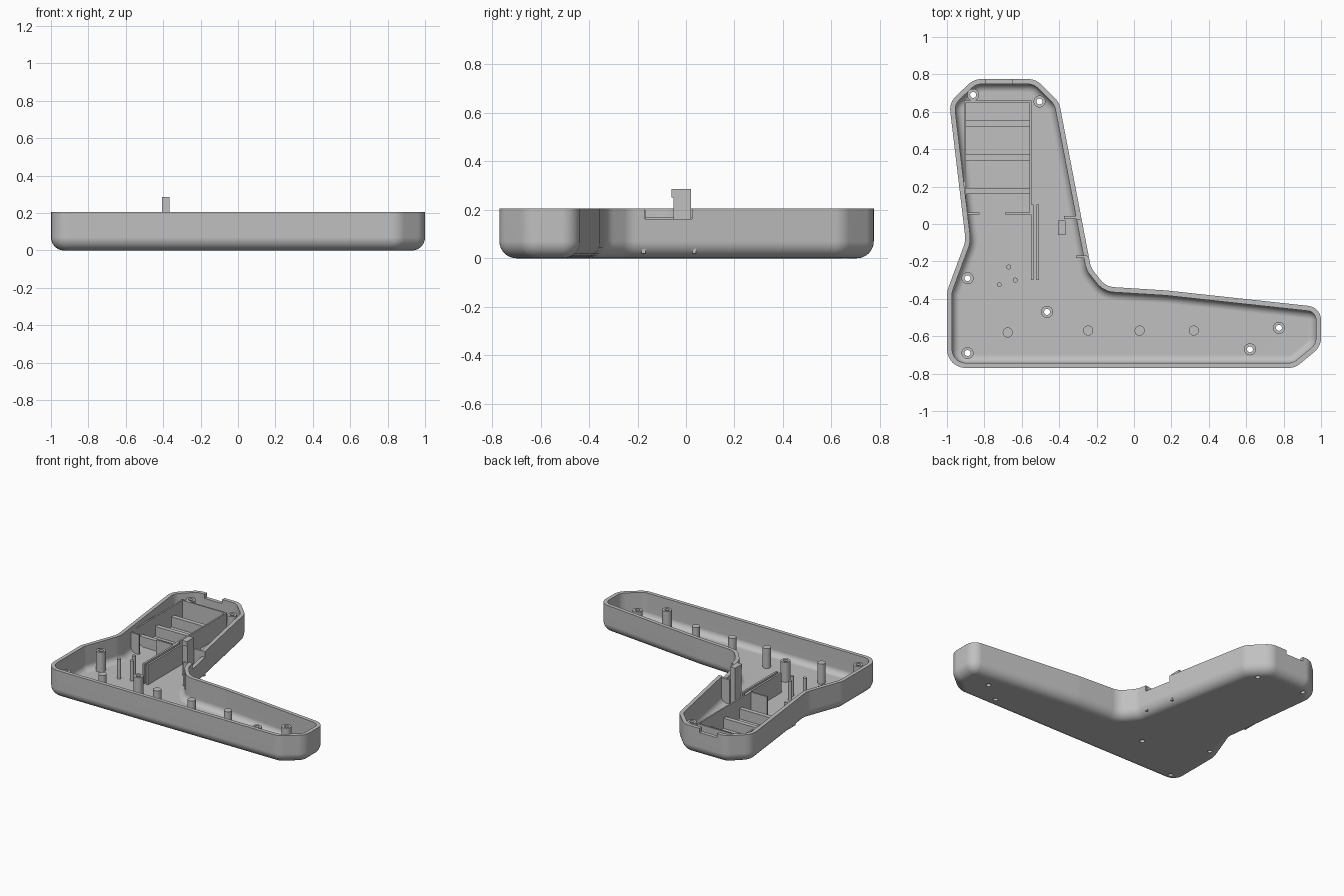
import bpy, bmesh, math
from mathutils import Vector, Matrix

if "Cube" in bpy.data.objects:
    bpy.data.objects.remove(bpy.data.objects["Cube"])

grey = bpy.data.materials.new("plain_grey")
grey.use_nodes = True
colour = (0.53, 0.53, 0.53, 1)
grey.diffuse_color = colour
grey.node_tree.nodes["Principled BSDF"].inputs["Base Color"].default_value = colour

H, WALL, BEND = 0.205, 0.027, 0.07      # case height, wall thickness, bottom rounding
FLOOR, TOP = 0.02, 0.17                 # inner parts start in the floor, end below the rim


def finish(name, bm):
    bmesh.ops.recalc_face_normals(bm, faces=bm.faces)
    mesh = bpy.data.meshes.new(name)
    bm.to_mesh(mesh)
    bm.free()
    mesh.materials.append(grey)
    ob = bpy.data.objects.new(name, mesh)
    bpy.context.collection.objects.link(ob)
    return ob


def select(ob):
    bpy.ops.object.select_all(action='DESELECT')
    ob.select_set(True)
    bpy.context.view_layer.objects.active = ob


def pins(name, spots, r, z0=FLOOR, z1=TOP):
    bm = bmesh.new()
    for x, y in spots:
        bmesh.ops.create_cone(bm, cap_ends=True, segments=24, radius1=r, radius2=r, depth=z1 - z0,
                              matrix=Matrix.Translation((x, y, (z0 + z1) / 2)))
    return finish(name, bm)


def boxes(name, spans):
    """Each span is x0, x1, y0, y1, z0, z1."""
    bm = bmesh.new()
    for x0, x1, y0, y1, z0, z1 in spans:
        mat = (Matrix.Translation(((x0 + x1) / 2, (y0 + y1) / 2, (z0 + z1) / 2))
               @ Matrix.Diagonal((x1 - x0, y1 - y0, z1 - z0, 1)))
        bmesh.ops.create_cube(bm, size=1, matrix=mat)
    return finish(name, bm)


def cut(ob, cutter):
    mod = ob.modifiers.new("cut", 'BOOLEAN')
    mod.operation, mod.solver, mod.object = 'DIFFERENCE', 'EXACT', cutter
    select(ob)
    bpy.ops.object.modifier_apply(modifier=mod.name)


def smooth(ob):
    select(ob)
    bpy.ops.object.shade_smooth_by_angle(angle=math.radians(32))
    mod = ob.modifiers.new("even_shading", 'WEIGHTED_NORMAL')
    mod.keep_sharp = True


# Plan outline, counter-clockwise: x, y, corner radius
OUTLINE = [(-1, -0.77, 0.1), (0.86, -0.77, 0.1), (1, -0.655, 0.1), (1, -0.445, 0.075),
           (0.17, -0.355, 0.3), (-0.15, -0.335, 0.1), (-0.23, -0.235, 0.1), (-0.4, 0.65, 0.1),
           (-0.525, 0.775, 0.1), (-0.855, 0.775, 0.1), (-0.988, 0.65, 0.1),
           (-0.9, -0.09, 0.12), (-1, -0.36, 0.12)]


def ring(inset, steps=6):
    """Outline moved inwards, with rounded corners."""
    pts = [Vector(p[:2]) for p in OUTLINE]
    out = []
    for i, p in enumerate(pts):
        d1 = (p - pts[i - 1]).normalized()
        d2 = (pts[(i + 1) % len(pts)] - p).normalized()
        n1, n2 = Vector((-d1.y, d1.x)), Vector((-d2.y, d2.x))
        corner = p + (n1 + n2) / (1 + n1.dot(n2)) * inset
        turn = math.atan2(d1.x * d2.y - d1.y * d2.x, d1.dot(d2))
        side = 1 if turn > 0 else -1
        r = max(OUTLINE[i][2] - side * inset, 0.006)
        start = corner - d1 * r * math.tan(abs(turn) / 2)
        centre = start + n1 * r * side
        out += [centre + Matrix.Rotation(turn * k / steps, 2) @ (start - centre)
                for k in range(steps + 1)]
    return out


# Case: open tray swept from an outer and an inner wall section
def bend(r):
    return [(BEND - r * math.sin(a), BEND - r * math.cos(a))
            for a in (math.pi / 2 * k / 8 for k in range(9))]


section = bend(BEND) + [(0, H), (WALL, H)] + bend(BEND - WALL)[::-1]
bm = bmesh.new()
rings = [[bm.verts.new((p.x, p.y, z)) for p in ring(inset)] for inset, z in section]
for a, b in zip(rings, rings[1:]):
    for i in range(len(a)):
        bm.faces.new((a[i - 1], a[i], b[i], b[i - 1]))
bm.faces.new(rings[0])
bm.faces.new(rings[-1])
case = finish("case_tray", bm)

# Screw posts, with holes through the floor
SCREWS = [(-0.86, 0.69), (-0.505, 0.655), (-0.89, -0.29), (-0.465, -0.47),
          (-0.89, -0.69), (0.775, -0.555), (0.62, -0.67)]
posts = pins("screw_posts", SCREWS, 0.032)
holes = pins("hole_cutter", SCREWS, 0.016, -0.1, 0.3)
notches = boxes("notch_cutter", [(-0.345, -0.2, -0.17, 0.025, 0.162, 0.3),
                                 (-0.79, -0.65, 0.7, 0.85, 0.175, 0.3)])
for ob, cutter in ((case, holes), (posts, holes), (case, notches)):
    cut(ob, cutter)
for cutter in (holes, notches):
    bpy.data.objects.remove(cutter)

# Support pins
supports = pins("support_pins", [(-0.675, -0.58), (-0.245, -0.57), (0.03, -0.57), (0.32, -0.57)], 0.027)
thin = pins("thin_pins", [(-0.67, -0.23), (-0.635, -0.3), (-0.72, -0.325)], 0.013)
for ob in (case, posts, supports, thin):
    smooth(ob)

# Battery bay: thin walls with a gap at the front, and low cross ribs
boxes("battery_bay_walls", [(-0.908, -0.897, 0.055, 0.66, FLOOR, TOP),
                            (-0.56, -0.549, 0.055, 0.66, FLOOR, TOP),
                            (-0.908, -0.549, 0.65, 0.661, FLOOR, TOP),
                            (-0.908, -0.825, 0.05, 0.061, FLOOR, TOP),
                            (-0.69, -0.549, 0.05, 0.061, FLOOR, TOP)])
boxes("battery_bay_ribs", [(-0.9, -0.555, y, y + 0.032, FLOOR, 0.1) for y in (0.16, 0.34, 0.522)])

# Upright slot made of two plates
boxes("board_slot", [(x, x + 0.014, -0.3, 0.105, FLOOR, TOP) for x in (-0.552, -0.522)])

# Side switch and the brackets around it
boxes("side_switch", [(-0.406, -0.366, -0.052, 0.02, FLOOR, 0.25),
                      (-0.406, -0.366, -0.06, 0.02, 0.25, 0.285)])
boxes("switch_brackets", [(-0.375, -0.29, 0.027, 0.042, FLOOR, 0.2),
                          (-0.31, -0.25, -0.183, -0.168, FLOOR, 0.2)])
